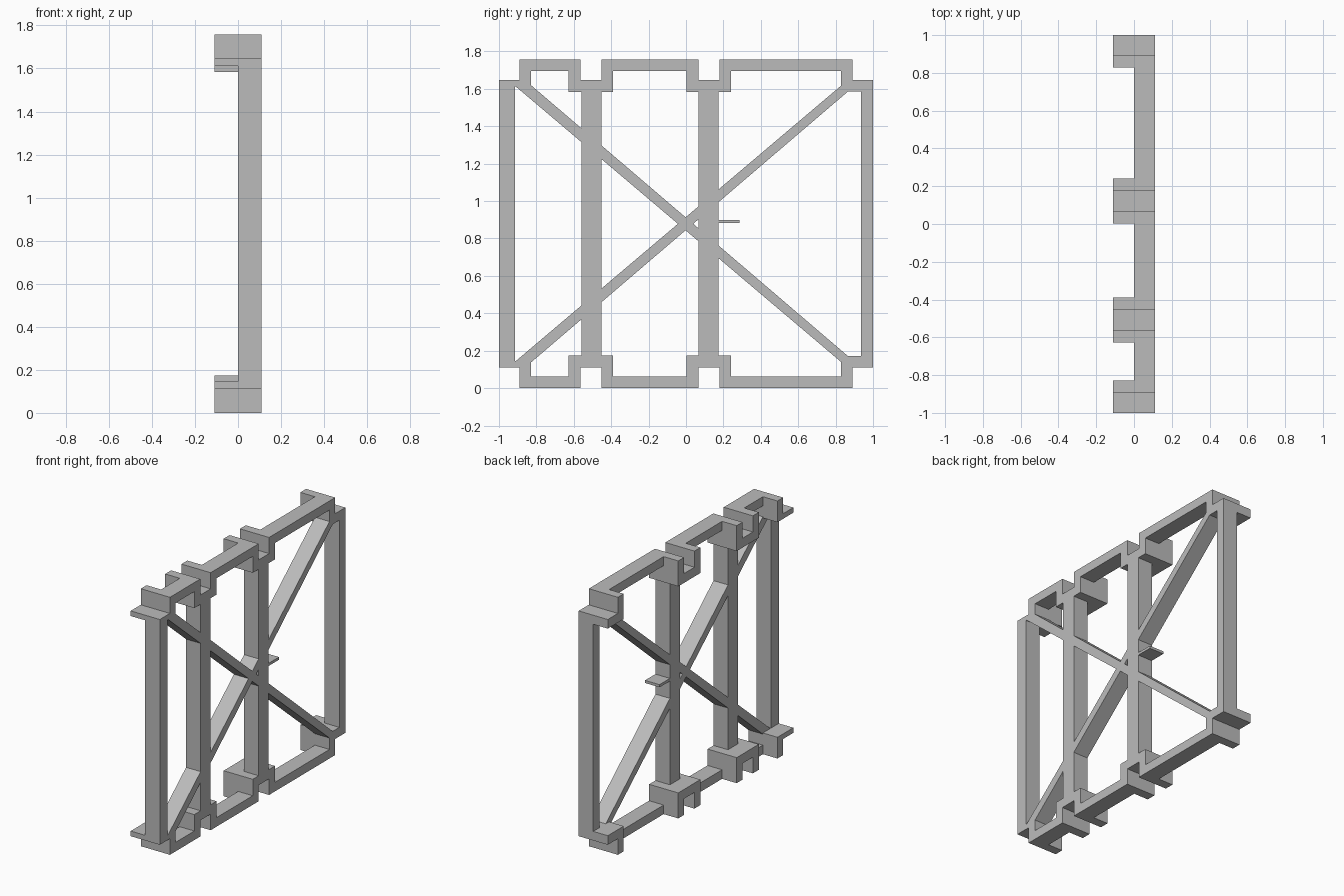
import bpy
import bmesh

cube = bpy.data.objects.get("Cube")
if cube:
    bpy.data.objects.remove(cube, do_unlink=True)

# One plain grey
grey = bpy.data.materials.new("plain_grey")
grey.use_nodes = True
colour = (0.5, 0.5, 0.5, 1)
grey.diffuse_color = colour
grey.node_tree.nodes["Principled BSDF"].inputs["Base Color"].default_value = colour

HEIGHT = 1.757
FRAME = (0, 0.11)        # depth of the bars
BRACKET = (-0.11, 0.11)  # depth of the brackets


def prism(name, outline, depth):
    """Extrude a (y, z) outline through the given x range."""
    bm = bmesh.new()
    face = bm.faces.new([bm.verts.new((depth[0], y, z)) for y, z in outline])
    moved = bmesh.ops.extrude_face_region(bm, geom=[face])["geom"]
    bmesh.ops.translate(bm, vec=(depth[1] - depth[0], 0, 0),
                        verts=[v for v in moved if isinstance(v, bmesh.types.BMVert)])
    bmesh.ops.recalc_face_normals(bm, faces=bm.faces)
    mesh = bpy.data.meshes.new(name)
    bm.to_mesh(mesh)
    bm.free()
    mesh.materials.append(grey)
    obj = bpy.data.objects.new(name, mesh)
    bpy.context.collection.objects.link(obj)


def pair(name, outline, depth):
    """Build a part at the top and its mirror image at the bottom."""
    prism("upper_" + name, outline, depth)
    prism("lower_" + name, [(y, HEIGHT - z) for y, z in outline], depth)


def bar(y0, y1, z0, z1):
    return [(y0, z0), (y1, z0), (y1, z1), (y0, z1)]


# Stepped corner brackets: thin plate at the front, thick at the back
SHELF = 1.647
for name, side, under in (("front", -1, 1.612), ("back", 1, 1.585)):
    step = [(1, under), (1, SHELF), (0.891, SHELF), (0.891, HEIGHT),
            (0.829, HEIGHT), (0.829, under)]
    pair(name + "_corner_bracket", [(side * y, z) for y, z in step], BRACKET)

# U-shaped cradles
FLOOR = 1.583
for name, y0, y1 in (("front", -0.628, -0.389), ("middle", 0.002, 0.241)):
    a, b = y0 + 0.064, y1 - 0.063
    pair(name + "_cradle",
         [(y0, FLOOR), (y1, FLOOR), (y1, HEIGHT), (b, HEIGHT),
          (b, SHELF), (a, SHELF), (a, HEIGHT), (y0, HEIGHT)], BRACKET)

# Rails joining the brackets
for name, y0, y1 in (("front", -0.829, -0.628), ("middle", -0.389, 0.002),
                     ("back", 0.241, 0.829)):
    pair(name + "_rail", bar(y0, y1, 1.695, HEIGHT), FRAME)

# Upright posts
for name, y0, y1, top in (("front_post", -1, -0.915, 1.612),
                          ("front_cradle_post", -0.56, -0.453, FLOOR),
                          ("middle_cradle_post", 0.066, 0.173, FLOOR),
                          ("back_post", 0.935, 1, 1.585)):
    prism(name, bar(y0, y1, HEIGHT - top, top), FRAME)

# Crossed diagonal braces
pair("front_diagonal_brace",
     [(-0.912, 1.614), (-0.829, 1.62), (0.865, 0.172), (0.829, 0.14)], FRAME)

# Small latch tab on the middle post
prism("latch_tab", bar(0.173, 0.285, 0.882, 0.9), FRAME)
